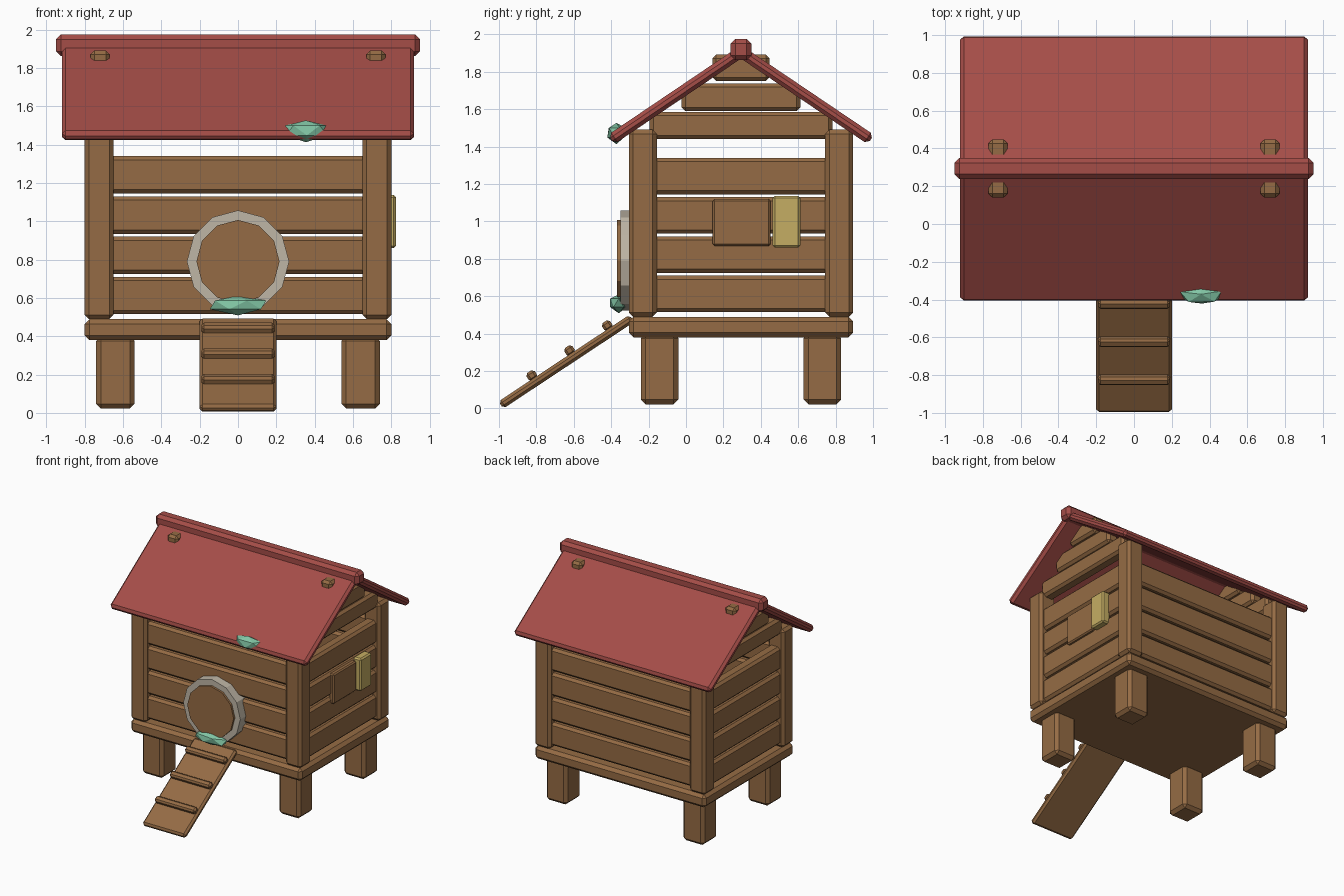
import bpy, bmesh
from math import radians, cos, sin, pi
from mathutils import Matrix, Vector

old = bpy.data.objects.get("Cube")
if old:
    bpy.data.objects.remove(old, do_unlink=True)


def material(name, r, g, b):
    m = bpy.data.materials.new(name)
    m.use_nodes = True
    m.diffuse_color = (r, g, b, 1)
    m.node_tree.nodes["Principled BSDF"].inputs["Base Color"].default_value = (r, g, b, 1)
    return m


WOOD = material("brown wood", 0.300, 0.148, 0.058)
RED = material("red roof paint", 0.376, 0.074, 0.064)
STONE = material("pale grey trim", 0.520, 0.465, 0.380)
YELLOW = material("straw yellow", 0.560, 0.420, 0.125)
GREEN = material("mint green leaf", 0.223, 0.565, 0.376)

MID = 0.294  # depth of the house centre line


def finish(name, bm, mat, bevel=0.0):
    me = bpy.data.meshes.new(name)
    bm.to_mesh(me)
    bm.free()
    me.materials.append(mat)
    ob = bpy.data.objects.new(name, me)
    bpy.context.collection.objects.link(ob)
    if bevel:
        mod = ob.modifiers.new("chamfer", 'BEVEL')
        mod.width = bevel
        mod.segments = 1
        mod.limit_method = 'ANGLE'
    return ob


def box(name, xs, ys, zs, mat=WOOD, bevel=0.02):
    """Chamfered box given by its ranges."""
    bm = bmesh.new()
    bmesh.ops.create_cube(bm, size=1)
    for v in bm.verts:
        for i, (a, b) in enumerate((xs, ys, zs)):
            v.co[i] = (a + b) / 2 + v.co[i] * (b - a)
    return finish(name, bm, mat, bevel)


def slanted(name, width, length, thick, start, angle, along, lift, mat, bevel):
    """Board whose middle lies 'along' a slope from start (y, z)."""
    bm = bmesh.new()
    bmesh.ops.create_cube(bm, size=1)
    place = (Matrix.Translation((0, *start)) @ Matrix.Rotation(angle, 4, 'X')
             @ Matrix.Translation((0, along, lift))
             @ Matrix.Diagonal((width, length, thick, 1)))
    bmesh.ops.transform(bm, matrix=place, verts=bm.verts)
    return finish(name, bm, mat, bevel)


def disc(name, radius, y_front, y_back, z, mat, bevel=0.0):
    """Twelve-sided disc facing the front."""
    bm = bmesh.new()
    ring = [bm.verts.new((radius * sin(i * pi / 6), y_front, z + radius * cos(i * pi / 6)))
            for i in range(12)]
    face = bm.faces.new(ring)
    out = bmesh.ops.extrude_face_region(bm, geom=[face])
    for v in out["geom"]:
        if isinstance(v, bmesh.types.BMVert):
            v.co.y = y_back
    bmesh.ops.recalc_face_normals(bm, faces=bm.faces)
    return finish(name, bm, mat, bevel)


def leaf_clump(name, centre, size, turn):
    """Faceted clump, flatter above than below."""
    bm = bmesh.new()
    bmesh.ops.create_icosphere(bm, subdivisions=1, radius=1)
    bmesh.ops.rotate(bm, verts=bm.verts, matrix=Matrix.Rotation(turn, 3, 'Z'))
    for v in bm.verts:
        v.co.z = v.co.z * (0.75 if v.co.z > 0 else 1.0) + 0.12
        v.co = Vector(c + s * k for c, s, k in zip(centre, size, v.co))
    return finish(name, bm, GREEN)


# Floor, legs and corner posts
box("floor", (-0.80, 0.80), (MID - 0.6, MID + 0.6), (0.38, 0.49), bevel=0.025)
for sx, side in ((-1, "right"), (1, "left")):
    for sy, end in ((-1, "front"), (1, "back")):
        box(f"{end}_{side}_leg", sorted((sx * 0.54, sx * 0.74)),
            sorted((MID + sy * 0.335, MID + sy * 0.535)), (0.022, 0.40), bevel=0.025)
        box(f"{end}_{side}_post", sorted((sx * 0.65, sx * 0.80)),
            sorted((MID + sy * 0.45, MID + sy * 0.60)), (0.49, 1.49), bevel=0.022)

# Wall planks on all four sides
for row in range(4):
    z = 0.515 + row * 0.21
    zs = (z, z + 0.195)
    for s, end in ((-1, "front"), (1, "back")):
        box(f"{end}_plank_{row + 1}", (-0.68, 0.68),
            sorted((MID + s * 0.47, MID + s * 0.57)), zs)
    for s, side in ((-1, "right"), (1, "left")):
        box(f"{side}_plank_{row + 1}", sorted((s * 0.67, s * 0.77)),
            (MID - 0.48, MID + 0.48), zs)

# Stepped gable planks
for s, side in ((-1, "right"), (1, "left")):
    for i, (half, low, high) in enumerate(((0.488, 1.44, 1.585),
                                           (0.318, 1.59, 1.738), (0.153, 1.75, 1.892))):
        box(f"{side}_gable_plank_{i + 1}", sorted((s * 0.67, s * 0.77)),
            (MID - half, MID + half), (low, high))

# Roof
pitch = radians(34)
for s, end in ((-1, "front"), (1, "back")):
    slanted(f"{end}_roof", 1.84, 0.837, 0.06, (MID + s * 0.694, 1.438),
            -s * pitch, -s * 0.4185, 0, RED, 0.02)
box("ridge_beam", (-0.95, 0.95), (MID - 0.055, MID + 0.055), (1.862, 1.975), RED, 0.025)

# Ramp with three cleats
start, tilt = (-0.99, 0.018), radians(33.5)
slanted("ramp", 0.40, 0.84, 0.046, start, tilt, 0.42, 0, WOOD, 0.015)
for i in range(3):
    slanted(f"ramp_cleat_{i + 1}", 0.38, 0.052, 0.05, start, tilt,
            0.225 + i * 0.242, 0.04, WOOD, 0.013)

# Round door
disc("door_frame", 0.267, -0.35, -0.22, 0.79, STONE)
disc("door", 0.217, -0.368, -0.23, 0.79, WOOD)

# Side window shutter and latch panel
box("window_shutter", (0.75, 0.795), (0.143, 0.452), (0.868, 1.12), bevel=0.01)
box("window_panel", (0.75, 0.825), (0.463, 0.612), (0.86, 1.137), YELLOW, 0.012)

# Leaf clumps on the doorstep and the eave
leaf_clump("doorstep_leaves", (0.0, -0.36, 0.56), (0.165, 0.053, 0.058), 0.0)
leaf_clump("eave_leaves", (0.355, -0.372, 1.47), (0.13, 0.055, 0.065), 0.35)
